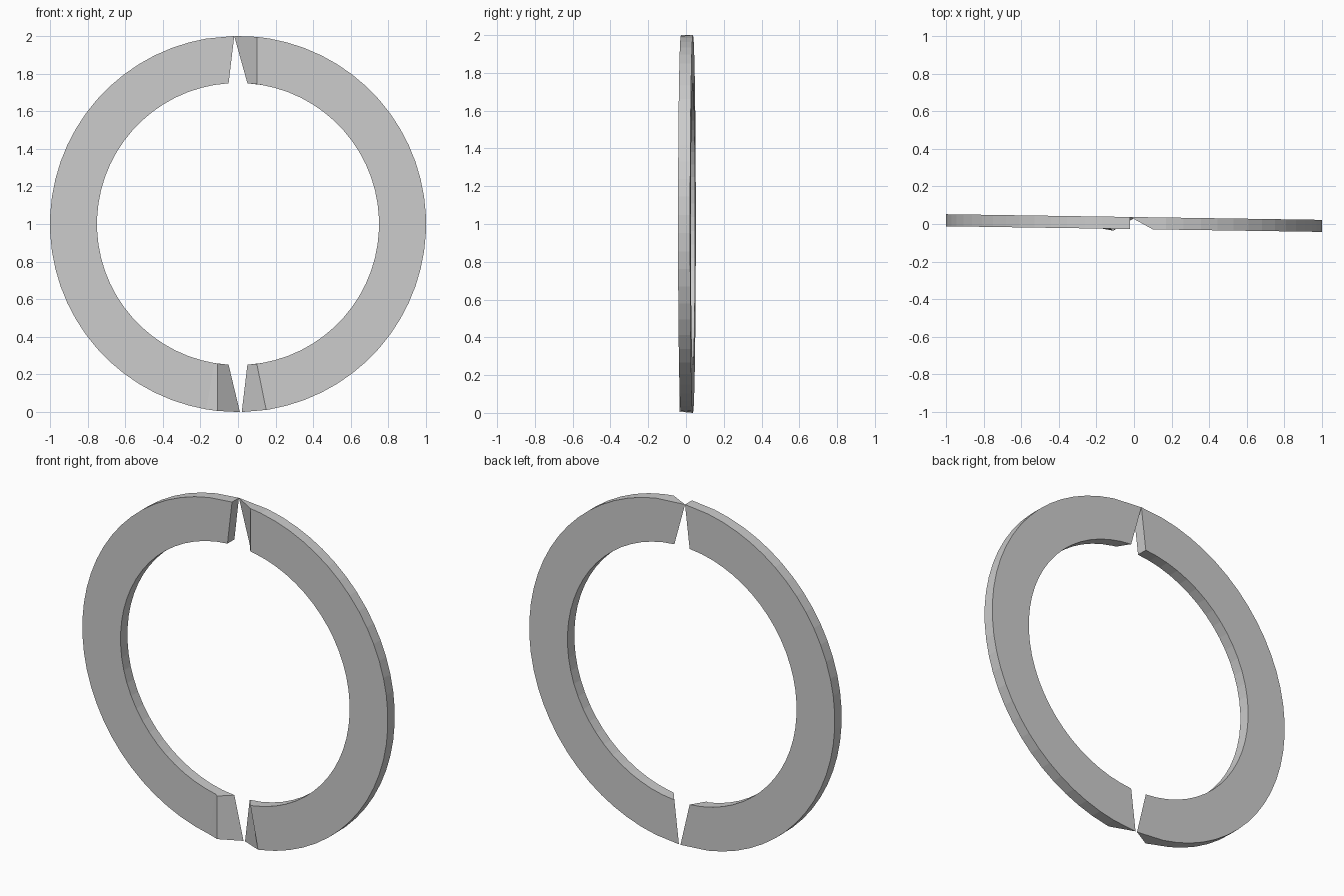
import bpy
import bmesh
import math

cube = bpy.data.objects.get("Cube")
if cube:
    bpy.data.objects.remove(cube, do_unlink=True)

OUTER, INNER, HALF_THICK = 1.0, 0.75, 0.032
STEPS, MARGIN = 30, 0.17

grey = bpy.data.materials.new("plain_grey")
grey.use_nodes = True
COLOUR = (0.6, 0.6, 0.6, 1)
grey.diffuse_color = COLOUR
grey.node_tree.nodes["Principled BSDF"].inputs["Base Color"].default_value = COLOUR


def surface_y(x, face):
    """Slightly tilted ring plane; face is -1 at the front, 1 at the back."""
    return 0.005 - 0.015 * x + face * HALF_THICK


def rim_point(radius, x, up, face, proud=0.0):
    z = 1 + up * math.sqrt(radius * radius - x * x)
    return (x, surface_y(x, face) - proud, z)


def end_station(front, back, up, proud=0.0):
    """Cut end: each pair holds the x of the outer and inner corner."""
    return [rim_point(OUTER, front[0], up, -1, proud),
            rim_point(INNER, front[1], up, -1, proud),
            rim_point(INNER, back[1], up, 1),
            rim_point(OUTER, back[0], up, 1)]


def half_ring(name, side, top_end, bottom_end):
    stations = [top_end]
    for i in range(STEPS):
        a = MARGIN + (math.pi - 2 * MARGIN) * i / (STEPS - 1)
        section = []
        for r, face in ((OUTER, -1), (INNER, -1), (INNER, 1), (OUTER, 1)):
            x = side * r * math.sin(a)
            section.append((x, surface_y(x, face), 1 + r * math.cos(a)))
        stations.append(section)
    stations.append(bottom_end)

    bm = bmesh.new()
    rings = [[bm.verts.new(p) for p in s] for s in stations]
    for a, b in zip(rings, rings[1:]):
        for k in range(4):
            n = (k + 1) % 4
            bm.faces.new((a[k], a[n], b[n], b[k]))
    bm.faces.new(rings[0])
    bm.faces.new(rings[-1])
    bmesh.ops.recalc_face_normals(bm, faces=bm.faces)
    mesh = bpy.data.meshes.new(name)
    bm.to_mesh(mesh)
    bm.free()
    mesh.materials.append(grey)
    obj = bpy.data.objects.new(name, mesh)
    bpy.context.collection.objects.link(obj)
    return obj


# Left half: both ends taper to a thin edge at the back
half_ring("left_half_ring", 1,
          end_station((0.1, 0.1), (-0.02, 0.05), 1),
          end_station((0.15, 0.1), (0.02, 0.05), -1))

# Right half: square cut at the top, tapered and slightly proud at the bottom
half_ring("right_half_ring", -1,
          end_station((-0.02, -0.05), (-0.02, -0.05), 1),
          end_station((-0.11, -0.11), (0.01, -0.05), -1, 0.01))
